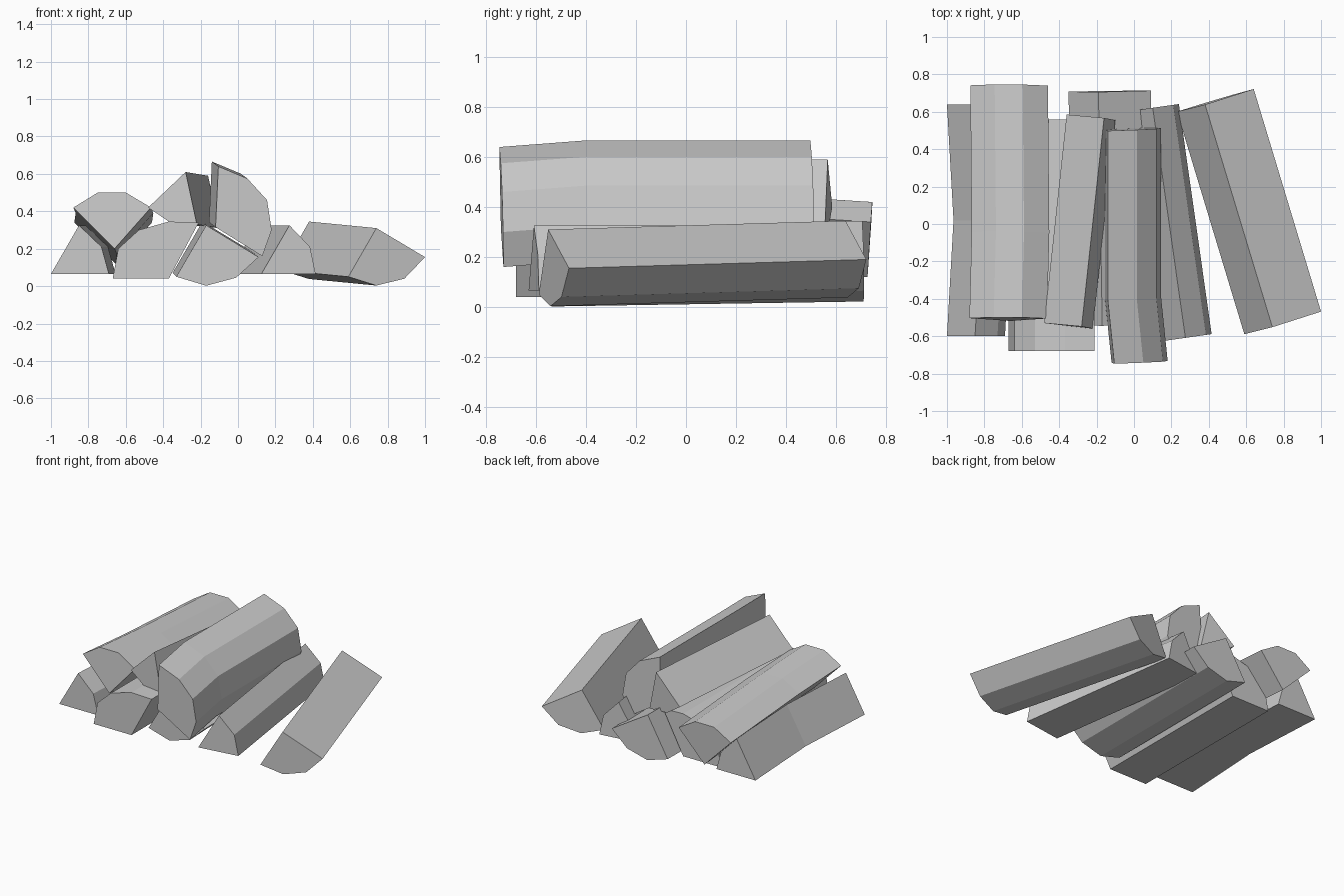
import bpy, bmesh

if "Cube" in bpy.data.objects:
    bpy.data.objects.remove(bpy.data.objects["Cube"])


def log(name, profile, y0, steps):
    """Split log: front profile (x, z) carried through steps of (dx, dy, dz), ends cut square to its axis."""
    bm = bmesh.new()
    ex, ey, ez = steps[-1]
    cx = sum(p[0] for p in profile) / len(profile)
    cz = sum(p[1] for p in profile) / len(profile)
    rings = []
    for dx, dy, dz in [(0, 0, 0)] + steps:
        rings.append([bm.verts.new((x + dx,
                                    y0 + dy - (x - cx) * ex / ey - (z - cz) * ez / ey,
                                    z + dz)) for x, z in profile])
    n = len(profile)
    for a, b in zip(rings, rings[1:]):
        for i in range(n):
            j = (i + 1) % n
            bm.faces.new((a[i], a[j], b[j], b[i]))
    bm.faces.new(rings[0])
    bm.faces.new(rings[-1])
    bmesh.ops.recalc_face_normals(bm, faces=bm.faces)
    mesh = bpy.data.meshes.new(name)
    bm.to_mesh(mesh)
    bm.free()
    bpy.context.collection.objects.link(bpy.data.objects.new(name, mesh))


# Bottom layer, left to right
log("bottom_log_far_left",
    [(-1, .065), (-.85, .325), (-.73, .21), (-.69, .065)],
    -.60, [(.035, .62, 0), (0, 1.24, 0)])
log("bottom_log_left",
    [(-.67, .04), (-.64, .2), (-.53, .3), (-.37, .345), (-.21, .34), (-.37, .04)],
    -.68, [(0, 1.24, 0)])
log("bottom_log_middle",
    [(-.33, .05), (-.17, .325), (.11, .155), (-.01, .045), (-.17, .002)],
    -.54, [(-.02, 1.25, .02)])
log("bottom_log_right",
    [(.125, .065), (.275, .325), (.385, .21), (.415, .065)],
    -.605, [(-.175, 1.23, 0)])
log("bottom_log_far_right",
    [(.59, .05), (.74, .31), (1, .155), (.89, .04), (.74, .003)],
    -.53, [(-.36, 1.19, .035)])

# Top layer, left to right
log("top_log_left",
    [(-.88, .42), (-.75, .5), (-.6, .5), (-.465, .42), (-.66, .2)],
    -.505, [(.012, .46, -.03), (.005, 1.245, -.08)])
log("top_log_middle",
    [(-.48, .42), (-.28, .61), (-.22, .33), (-.37, .345)],
    -.545, [(.12, 1.115, -.02)])
log("top_log_right",
    [(-.105, .64), (.05, .575), (.155, .46), (.18, .3), (.13, .16), (-.12, .315)],
    -.738, [(-.035, .34, .026), (-.035, 1.245, .026)])
